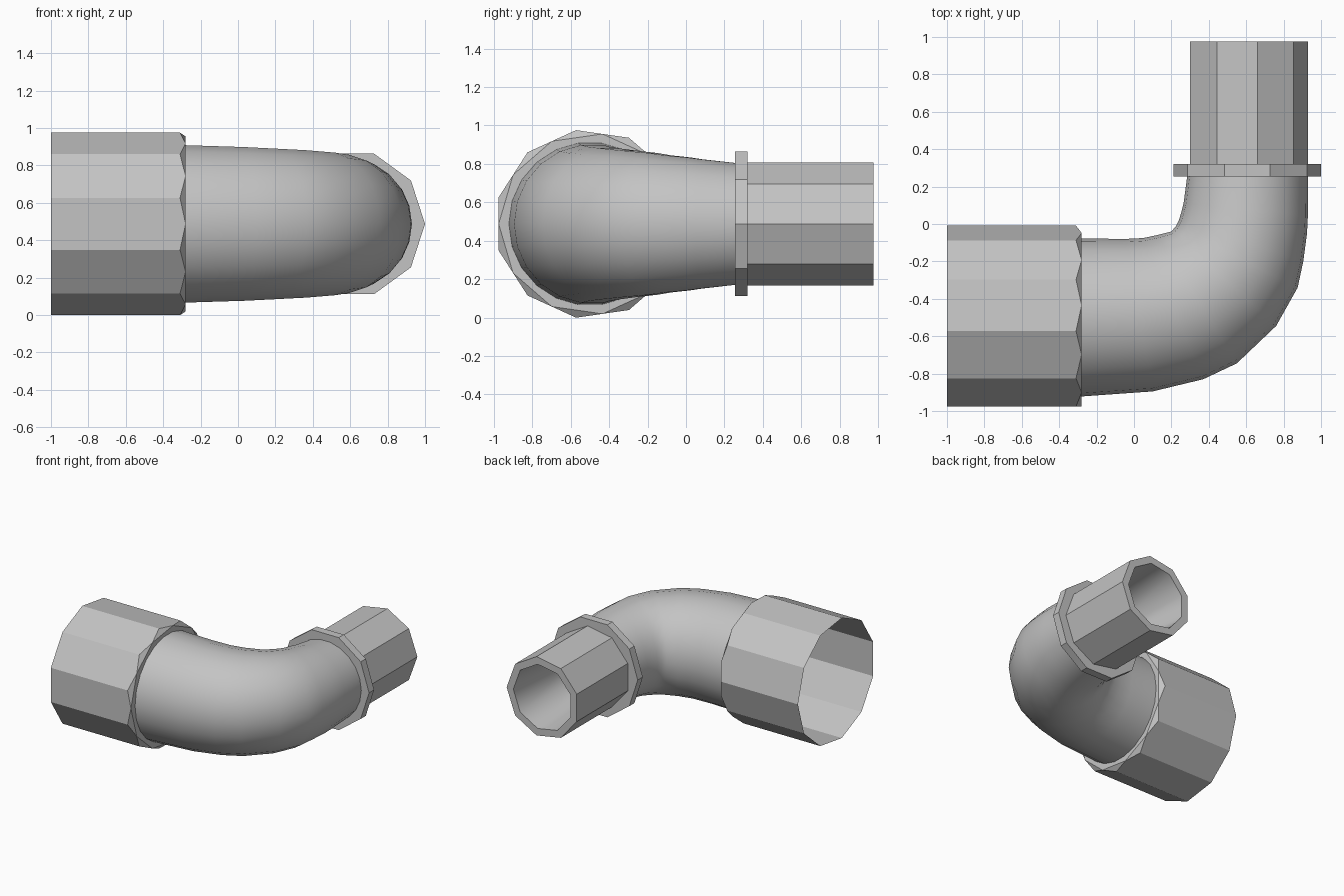
import bpy, bmesh
from math import sin, cos, pi, radians
from mathutils import Vector

if "Cube" in bpy.data.objects:
    bpy.data.objects.remove(bpy.data.objects["Cube"])

MID = 0.4875          # height of the pipe axis

grey = bpy.data.materials.new("pipe_grey")
grey.use_nodes = True
grey.diffuse_color = (0.55, 0.55, 0.55, 1)
grey.node_tree.nodes["Principled BSDF"].inputs["Base Color"].default_value = grey.diffuse_color


def finish(name, bm, smooth=None):
    bmesh.ops.recalc_face_normals(bm, faces=bm.faces)
    mesh = bpy.data.meshes.new(name)
    bm.to_mesh(mesh)
    bm.free()
    mesh.materials.append(grey)
    ob = bpy.data.objects.new(name, mesh)
    bpy.context.collection.objects.link(ob)
    if smooth:
        bpy.ops.object.select_all(action='DESELECT')
        ob.select_set(True)
        bpy.context.view_layer.objects.active = ob
        bpy.ops.object.shade_smooth_by_angle(angle=radians(smooth))
    return ob


def bridge(bm, a, b):
    n = len(a)
    return [bm.faces.new((a[i], a[(i + 1) % n], b[(i + 1) % n], b[i])) for i in range(n)]


def lathe_y(name, sides, profile, closed=False):
    """Polygonal turning about the outlet axis; profile holds (radius, y)."""
    bm = bmesh.new()
    rings = [[bm.verts.new((0.605 + r * cos(2 * pi * i / sides), y,
                            MID + r * sin(2 * pi * i / sides)))
              for i in range(sides)] for r, y in profile]
    for a, b in zip(rings, rings[1:] + (rings[:1] if closed else [])):
        bridge(bm, a, b)
    return finish(name, bm)


# Outlet pipe with a tapered bore, and its flange
outlet = lathe_y("outlet_pipe", 9, [(0.325, 0.26), (0.325, 0.975), (0.265, 0.975), (0.2, 0.27)])
for p in outlet.data.polygons:
    p.use_smooth = p.index >= 18
lathe_y("outlet_flange", 10, [(0.3, 0.255), (0.395, 0.255), (0.395, 0.32), (0.3, 0.32)], True)

# Wide inlet socket: thin wall, corners cut off at the inner end
bm = bmesh.new()
N, R, CY = 11, 0.493, -0.502


def ring(x, r, shift=0.0):
    return [bm.verts.new((x, CY + r * cos(2 * pi * (i + shift) / N),
                          MID + r * sin(2 * pi * (i + shift) / N))) for i in range(N)]


rim, corner = ring(-1, R), ring(-0.31, R)
middle = ring(-0.28, R * cos(pi / N), 0.5)
collar = ring(-0.28, 0.415, 0.5)
for i in range(N):
    j = (i + 1) % N
    bm.faces.new((rim[i], rim[j], corner[j], middle[i], corner[i]))
    bm.faces.new((corner[j], middle[j], middle[i]))
bridge(bm, middle, collar)
finish("inlet_socket", bm)

# Tapering elbow: each station is outer point, inner point, half height
stations = [
    ((-0.28, -0.922), (-0.28, -0.077), 0.425),
    ((0.10, -0.895), (-0.05, -0.08), 0.415),
    ((0.37, -0.83), (0.05, -0.075), 0.405),
    ((0.55, -0.745), (0.12, -0.06), 0.398),
    ((0.76, -0.545), (0.20, -0.04), 0.385),
    ((0.875, -0.34), (0.225, -0.01), 0.373),
    ((0.905, -0.20), (0.24, 0.02), 0.36),
    ((0.925, -0.05), (0.255, 0.07), 0.35),
    ((0.93, 0.05), (0.265, 0.11), 0.34),
    ((0.93, 0.26), (0.285, 0.26), 0.32),
]
bm = bmesh.new()
S, rings = 22, []
for outer, inner, half in stations:
    o, i = Vector((*outer, MID)), Vector((*inner, MID))
    c, u = (o + i) / 2, (o - i) / 2
    rings.append([bm.verts.new(c + u * cos(2 * pi * k / S) + Vector((0, 0, half * sin(2 * pi * k / S))))
                  for k in range(S)])
for a, b in zip(rings, rings[1:]):
    bridge(bm, a, b)
finish("elbow", bm, 50)
